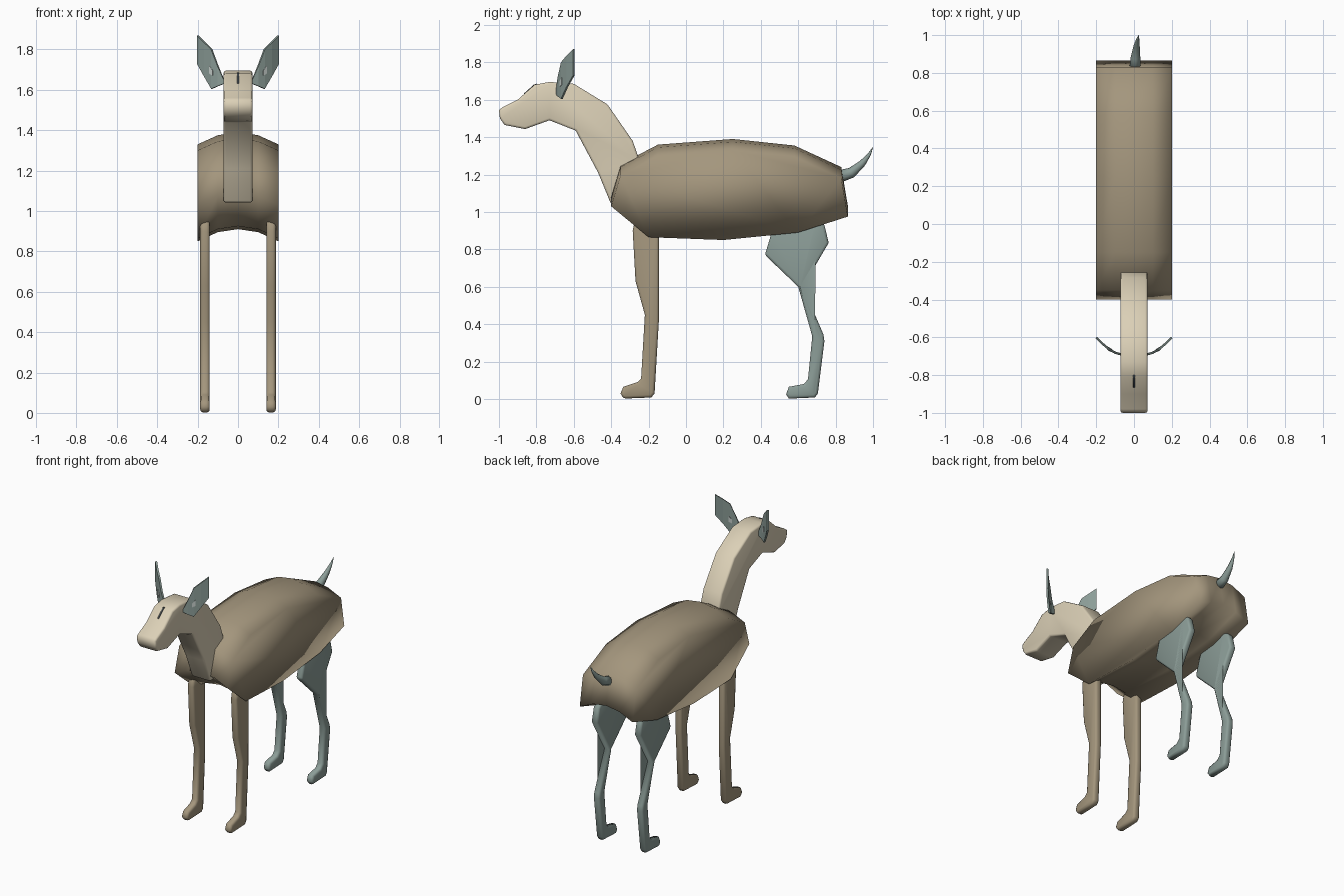
import bpy, bmesh, math

if "Cube" in bpy.data.objects:
    bpy.data.objects.remove(bpy.data.objects["Cube"])


def material(name, rgb):
    m = bpy.data.materials.new(name)
    m.diffuse_color = (*rgb, 1)
    m.use_nodes = True
    m.node_tree.nodes["Principled BSDF"].inputs["Base Color"].default_value = m.diffuse_color
    return m


TAN = material("tan", (0.37, 0.305, 0.205))
CREAM = material("cream", (0.71, 0.63, 0.47))
SAGE = material("grey_green", (0.26, 0.335, 0.31))
PALE = material("pale_grey", (0.55, 0.6, 0.58))
DARK = material("dark_slate", (0.06, 0.07, 0.075))


def finish(name, bm, mat, smooth=True):
    bmesh.ops.recalc_face_normals(bm, faces=bm.faces)
    me = bpy.data.meshes.new(name)
    bm.to_mesh(me)
    bm.free()
    for p in me.polygons:
        p.use_smooth = smooth
    me.materials.append(mat)
    ob = bpy.data.objects.new(name, me)
    bpy.context.collection.objects.link(ob)
    return ob


def slab(name, profile, xs, mat, drop=0.0, bevel=0.0):
    """Side profile (y, z) repeated at each x; drop arches the outer rings down."""
    bm = bmesh.new()
    top = max(abs(x) for x in xs)
    rings = [[bm.verts.new((x, y, z - drop * (x / top) ** 2)) for y, z in profile]
             for x in xs]
    n = len(profile)
    for a, b in zip(rings, rings[1:]):
        for i in range(n):
            j = (i + 1) % n
            bm.faces.new((a[i], a[j], b[j], b[i]))
    bm.faces.new(rings[0])
    bm.faces.new(rings[-1])
    ob = finish(name, bm, mat)
    if bevel:
        mod = ob.modifiers.new("rounded_edges", 'BEVEL')
        mod.width = bevel
        mod.segments = 2
        mod.limit_method = 'ANGLE'
        mod.angle_limit = math.radians(60)
    return ob


def mirror(ob):
    ob.modifiers.new("both_sides", 'MIRROR')


# Arched torso
torso = [(-0.40, 1.09), (-0.35, 1.255), (-0.15, 1.36), (0.25, 1.39), (0.58, 1.355),
         (0.83, 1.24), (0.865, 1.035), (0.60, 0.95), (0.20, 0.91), (-0.20, 0.925)]
slab("torso", torso, [-0.2, -0.1, 0, 0.1, 0.2], TAN, drop=0.06)

# Neck and head in one piece
head = [(-1.0, 1.545), (-0.995, 1.50), (-0.97, 1.465), (-0.86, 1.443), (-0.73, 1.49),
        (-0.59, 1.435), (-0.47, 1.21), (-0.40, 1.04), (-0.27, 1.06), (-0.25, 1.28),
        (-0.285, 1.38), (-0.42, 1.575), (-0.60, 1.685), (-0.73, 1.695),
        (-0.81, 1.68), (-0.90, 1.60), (-0.98, 1.56)]
slab("neck_and_head", head, [-0.072, 0.072], CREAM, bevel=0.012)

# Forehead slit, lying on the slope of the brow
slit = [(-0.80, 1.686), (-0.813, 1.681), (-0.865, 1.635), (-0.865, 1.628),
        (-0.81, 1.677), (-0.80, 1.680)]
slab("forehead_slit", slit, [-0.005, 0.005], DARK)

# Legs
front_leg = [(-0.275, 0.95), (-0.285, 0.90), (-0.27, 0.63), (-0.22, 0.45), (-0.24, 0.11),
             (-0.26, 0.09), (-0.335, 0.065), (-0.35, 0.03), (-0.335, 0.002),
             (-0.185, 0.008), (-0.168, 0.03), (-0.145, 0.42), (-0.145, 0.95)]
mirror(slab("front_leg", front_leg, [0.14, 0.187], TAN, bevel=0.014))

rear_leg = [(0.50, 0.97), (0.455, 0.88), (0.422, 0.77), (0.60, 0.60), (0.675, 0.335),
            (0.652, 0.105), (0.63, 0.08), (0.55, 0.065), (0.535, 0.025), (0.55, 0.002),
            (0.69, 0.008), (0.705, 0.03), (0.74, 0.31), (0.735, 0.345), (0.625, 0.60),
            (0.763, 0.835), (0.74, 0.93), (0.70, 0.97)]
mirror(slab("rear_leg", rear_leg, [0.14, 0.187], SAGE, bevel=0.014))


# Curved leaf ears: strips of (x, low z, high z) following an arc
def ear_sheet(name, strips, mat, thick):
    bm = bmesh.new()
    cols = []
    for x, lo, hi in strips:
        y = -0.69 + 0.09 * (max(0, x - 0.07) / 0.13) ** 1.6
        cols.append([bm.verts.new((x, y, z)) for z in (lo, hi)])
    for a, b in zip(cols, cols[1:]):
        bm.faces.new((a[0], b[0], b[1], a[1]))
    ob = finish(name, bm, mat, smooth=False)
    sol = ob.modifiers.new("thickness", 'SOLIDIFY')
    sol.thickness = thick
    sol.offset = 0
    mirror(ob)


ear_sheet("ear", [(0.07, 1.63, 1.65), (0.10, 1.618, 1.72), (0.13, 1.605, 1.80),
                  (0.165, 1.667, 1.835), (0.2, 1.73, 1.87)], SAGE, 0.012)
ear_sheet("ear_spot", [(0.121, 1.67, 1.695), (0.138, 1.68, 1.72)], PALE, 0.017)

# Tapered, upturned tail
path = [(0.005, 0.82, 1.19, 0.034), (0.008, 0.885, 1.21, 0.028),
        (0.014, 0.945, 1.262, 0.018), (0.02, 0.98, 1.308, 0.009), (0.025, 1.0, 1.347, 0.001)]
bm = bmesh.new()
rings = []
for i, (x, y, z, r) in enumerate(path):
    p, q = path[max(i - 1, 0)], path[min(i + 1, len(path) - 1)]
    tilt = math.atan2(q[2] - p[2], q[1] - p[1])
    ring = []
    for k in range(8):
        a = k * math.tau / 8
        up = r * math.sin(a)
        ring.append(bm.verts.new((x + 0.9 * r * math.cos(a),
                                  y - up * math.sin(tilt), z + up * math.cos(tilt))))
    rings.append(ring)
for a, b in zip(rings, rings[1:]):
    for k in range(8):
        bm.faces.new((a[k], a[(k + 1) % 8], b[(k + 1) % 8], b[k]))
bm.faces.new(rings[0])
bm.faces.new(rings[-1])
finish("tail", bm, SAGE)
